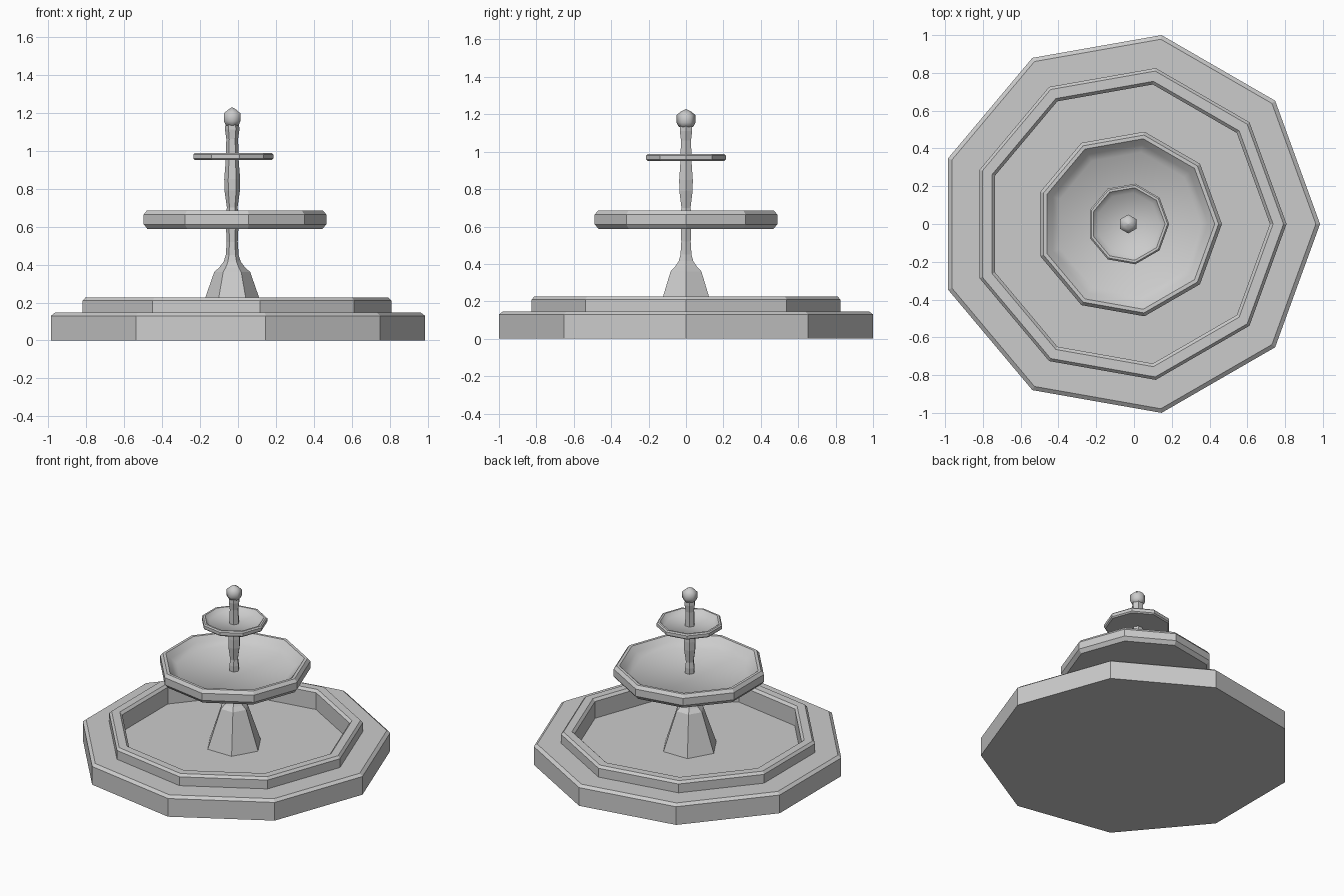
import bpy, bmesh
from math import cos, sin, pi, radians

if "Cube" in bpy.data.objects:
    bpy.data.objects.remove(bpy.data.objects["Cube"])

CX = -0.0305  # shared axis of the nine-sided rings


def lathe(name, profile, sides, turn=0.0, smooth_rows=(), smooth_caps=()):
    """Stack of polygon rings (radius, z), closed by a cap at both ends."""
    bm = bmesh.new()
    rings = []
    for r, z in profile:
        rings.append([bm.verts.new((CX + r * cos(turn + 2 * pi * i / sides),
                                    r * sin(turn + 2 * pi * i / sides), z))
                      for i in range(sides)])
    for row, (a, b) in enumerate(zip(rings, rings[1:])):
        for i in range(sides):
            j = (i + 1) % sides
            f = bm.faces.new((a[i], a[j], b[j], b[i]))
            f.smooth = row in smooth_rows
    first = bm.faces.new(rings[0][::-1])
    last = bm.faces.new(rings[-1])
    first.smooth = "first" in smooth_caps
    last.smooth = "last" in smooth_caps
    bmesh.ops.recalc_face_normals(bm, faces=bm.faces)
    # keep creases crisp where smooth faces meet flat ones
    for e in bm.edges:
        if len({f.smooth for f in e.link_faces}) > 1:
            e.smooth = False
    me = bpy.data.meshes.new(name)
    bm.to_mesh(me)
    bm.free()
    ob = bpy.data.objects.new(name, me)
    bpy.context.collection.objects.link(ob)
    return ob


# Ground step and pool wall with sunken floor
lathe("pool_basin", [
    (1.0154, 0.0), (1.0154, 0.13), (0.993, 0.147),
    (0.838, 0.147), (0.838, 0.21), (0.822, 0.227),
    (0.767, 0.227), (0.75, 0.21), (0.75, 0.09)], 9)

# Middle bowl with a softly shaded dish
lathe("middle_bowl", [
    (0.475, 0.587), (0.496, 0.612), (0.496, 0.663), (0.478, 0.685),
    (0.458, 0.685), (0.425, 0.652), (0.385, 0.62)], 9,
    smooth_rows=(4, 5), smooth_caps=("last",))

# Top bowl
lathe("top_bowl", [
    (0.208, 0.95), (0.2165, 0.958), (0.2165, 0.980), (0.208, 0.988),
    (0.195, 0.988), (0.168, 0.958)], 9,
    smooth_rows=(4,), smooth_caps=("last",))

# Six-sided pedestal and turned column running through both bowls
lathe("column", [
    (0.189, 0.09), (0.095, 0.36), (0.068, 0.385), (0.045, 0.415),
    (0.034, 0.45), (0.029, 0.52), (0.033, 0.60), (0.034, 0.66),
    (0.028, 0.70), (0.041, 0.79), (0.042, 0.85), (0.034, 0.95),
    (0.033, 1.0), (0.031, 1.06), (0.038, 1.11), (0.036, 1.14)], 6)

# Finial ball
lathe("finial_ball", [
    (0.020, 1.127), (0.040, 1.135), (0.050, 1.155), (0.050, 1.196),
    (0.028, 1.214), (0.002, 1.228)], 6, turn=radians(90),
    smooth_rows=range(5), smooth_caps=("first", "last"))
